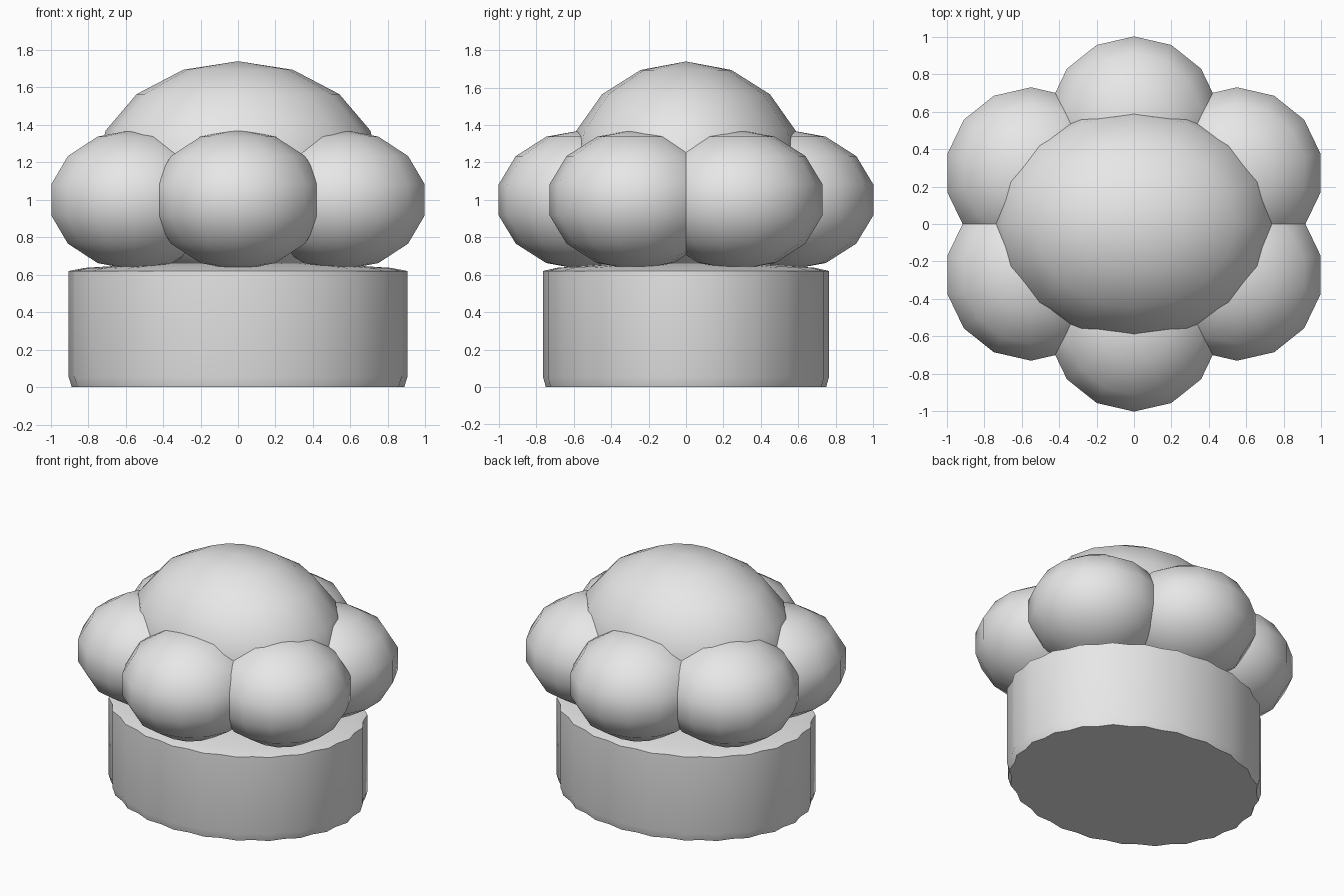
import bpy, bmesh, math

if "Cube" in bpy.data.objects:
    bpy.data.objects.remove(bpy.data.objects["Cube"])

mat = bpy.data.materials.new("pale_grey")
mat.diffuse_color = (0.8, 0.8, 0.8, 1)
mat.use_nodes = True
mat.node_tree.nodes["Principled BSDF"].inputs["Base Color"].default_value = mat.diffuse_color


def finish(obj, name):
    obj.name = name
    obj.data.name = name
    obj.data.materials.append(mat)


def puff(name, loc, scale, segments, rings):
    bpy.ops.mesh.primitive_uv_sphere_add(segments=segments, ring_count=rings, radius=1)
    obj = bpy.context.object
    for v in obj.data.vertices:
        v.co = [c * s for c, s in zip(v.co, scale)]
    obj.location = loc
    bpy.ops.object.shade_smooth()
    finish(obj, name)


# fluted oval band with a tucked-in foot and a gently domed lid
FLUTES = 24
COUNT = FLUTES * 2
profile = [(0.98, 0.0, 1), (1.0, 0.055, 1), (1.0, 0.62, 1),
           (0.9, 0.637, 0.5), (0.5, 0.66, 0)]   # radius, height, flute strength
bm = bmesh.new()
rows = []
for radius, z, strength in profile:
    row = []
    for i in range(COUNT):
        a = math.tau * i / COUNT
        r = radius - (0.022 * strength if i % 2 else 0)
        row.append(bm.verts.new((0.905 * r * math.cos(a), 0.765 * r * math.sin(a), z)))
    rows.append(row)
for low, high in zip(rows, rows[1:]):
    for i in range(COUNT):
        j = (i + 1) % COUNT
        bm.faces.new((low[i], low[j], high[j], high[i]))
bm.faces.new(rows[0][::-1])
bm.faces.new(rows[-1])
mesh = bpy.data.meshes.new("band")
bm.to_mesh(mesh)
bm.free()
band = bpy.data.objects.new("band", mesh)
bpy.context.collection.objects.link(band)
bpy.ops.object.select_all(action='DESELECT')
band.select_set(True)
bpy.context.view_layer.objects.active = band
bpy.ops.object.shade_smooth_by_angle(angle=math.radians(40))
finish(band, "band")

# ring of six puffs on an oval
for i in range(6):
    a = math.radians(30 + 60 * i)
    puff(f"side_puff_{i + 1}", (0.635 * math.cos(a), 0.543 * math.sin(a), 1.0),
         (0.47, 0.47, 0.375), 14, 7)

# large crown puff in the middle
puff("crown_puff", (0, 0, 1.14), (0.765, 0.635, 0.6), 16, 8)
